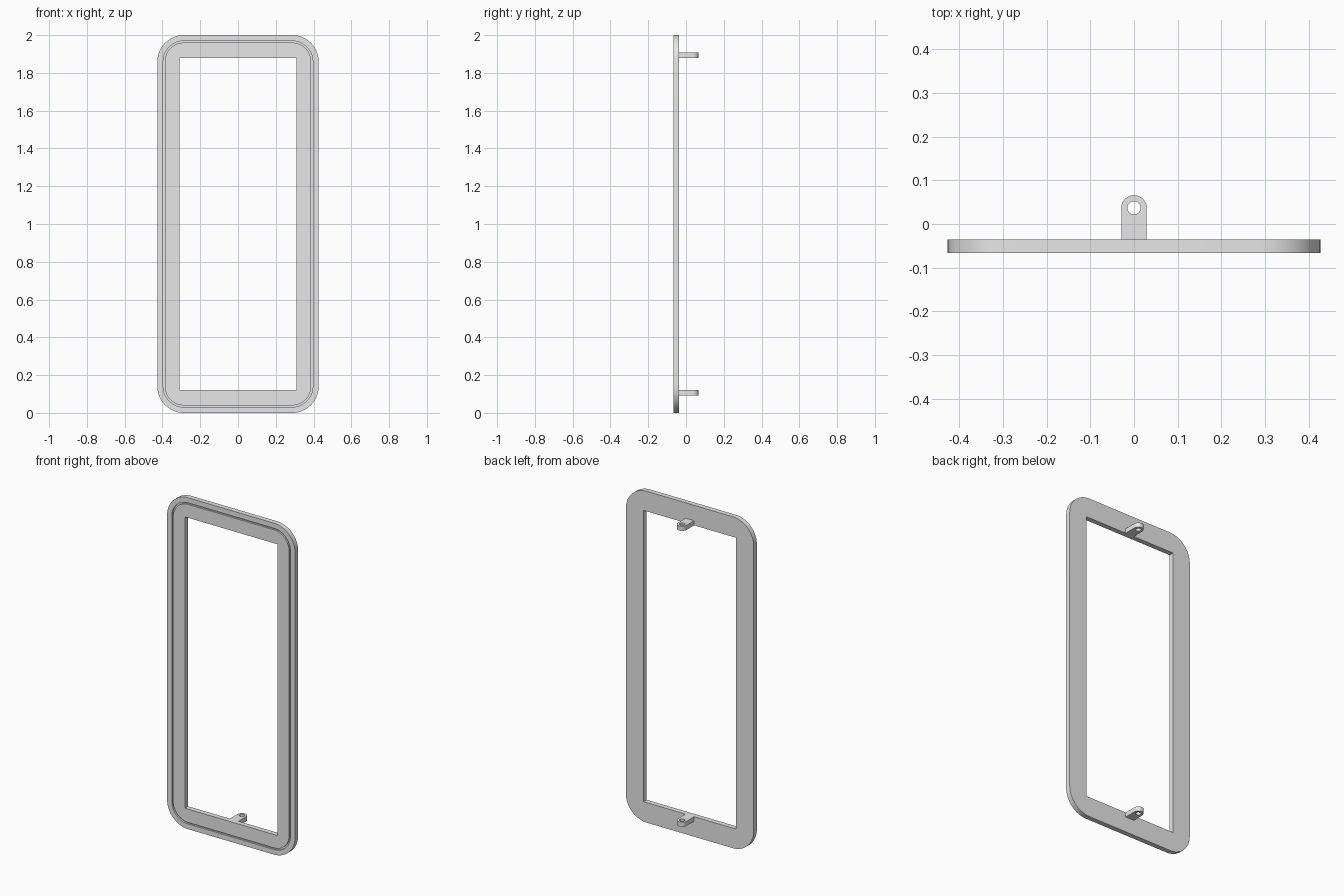
import bpy, bmesh
from math import sin, cos, pi, radians

cube = bpy.data.objects.get("Cube")
if cube:
    bpy.data.objects.remove(cube)

GREY = (0.8, 0.8, 0.8, 1)
grey = bpy.data.materials.new("light grey")
grey.use_nodes = True
grey.diffuse_color = GREY
grey.node_tree.nodes["Principled BSDF"].inputs["Base Color"].default_value = GREY


def ring_object(name, loops):
    """Join equal-length closed loops, and the last to the first, into a solid ring."""
    bm = bmesh.new()
    rows = [[bm.verts.new(p) for p in loop] for loop in loops]
    n = len(rows[0])
    for k, a in enumerate(rows):
        b = rows[(k + 1) % len(rows)]
        for i in range(n):
            j = (i + 1) % n
            bm.faces.new((a[i], a[j], b[j], b[i]))
    bmesh.ops.remove_doubles(bm, verts=bm.verts, dist=1e-5)
    bmesh.ops.recalc_face_normals(bm, faces=bm.faces)
    mesh = bpy.data.meshes.new(name)
    bm.to_mesh(mesh)
    bm.free()
    mesh.materials.append(grey)
    obj = bpy.data.objects.new(name, mesh)
    bpy.context.collection.objects.link(obj)
    bpy.ops.object.select_all(action="DESELECT")
    obj.select_set(True)
    bpy.context.view_layer.objects.active = obj
    bpy.ops.object.shade_smooth_by_angle(angle=radians(30))
    return obj


def rounded_rect(w, h, r, y, seg=16):
    """Upright rounded rectangle with half width w and half height h."""
    pts = []
    for q, (sx, sz) in enumerate([(1, 1), (-1, 1), (-1, -1), (1, -1)]):
        for s in range(seg + 1):
            a = (q + s / seg) * pi / 2
            pts.append((sx * (w - r) + r * cos(a), y, 1 + sz * (h - r) + r * sin(a)))
    return pts


# Frame: rounded outside, square opening, thin groove in the front face
W, H, R = 0.427, 1.0, 0.14
FRONT, BACK, FLOOR = -0.066, -0.036, -0.056
OPENING = (0.309, 0.879, 0)


def inset(d):
    return (W - d, H - d, R - d)


sections = [
    (OPENING, BACK), (inset(0), BACK), (inset(0), FRONT),
    (inset(0.031), FRONT), (inset(0.031), FLOOR),
    (inset(0.04), FLOOR), (inset(0.04), FRONT), (OPENING, FRONT),
]
ring_object("frame", [rounded_rect(*size, y) for size, y in sections])

# Pivot lugs: round-ended tabs with a pin hole
LUG_R, HOLE_R, PIN_Y, THICK, N = 0.029, 0.015, 0.037, 0.028, 48


def lug_outline(z):
    pts = []
    for i in range(N):
        c, s = cos(2 * pi * i / N), sin(2 * pi * i / N)
        if i > N / 2:  # straight sides and square root
            m = max(abs(c), abs(s))
            pts.append((LUG_R * c / m, PIN_Y + (PIN_Y - BACK) * s / m, z))
        else:
            pts.append((LUG_R * c, PIN_Y + LUG_R * s, z))
    return pts


def pin_hole(z):
    return [(HOLE_R * cos(2 * pi * i / N), PIN_Y + HOLE_R * sin(2 * pi * i / N), z)
            for i in range(N)]


for name, z in (("lower_lug", 1 - OPENING[1] - THICK), ("upper_lug", 1 + OPENING[1])):
    top = z + THICK
    ring_object(name, [lug_outline(z), lug_outline(top), pin_hole(top), pin_hole(z)])
